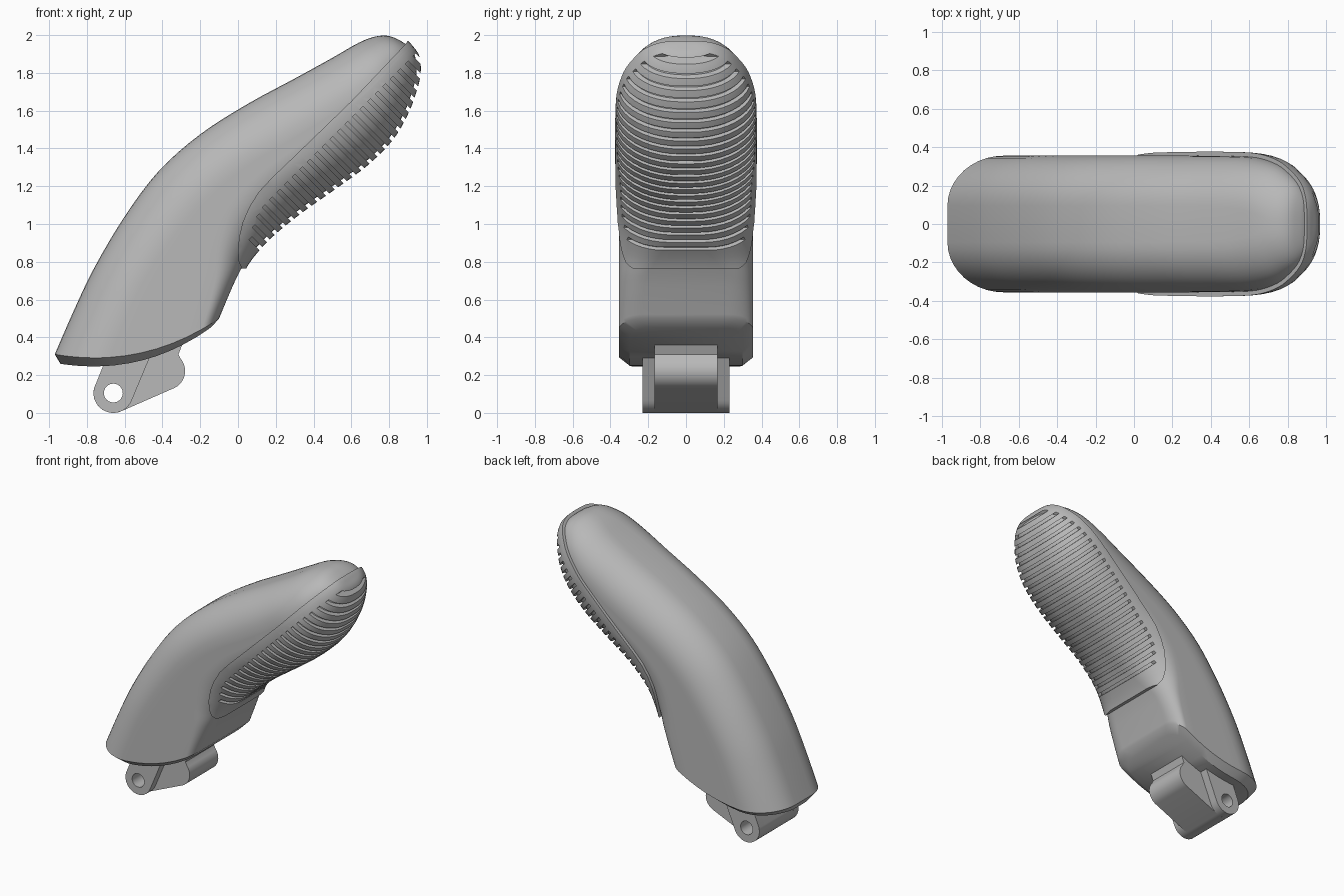
import bpy, bmesh, math
from mathutils import Vector

if "Cube" in bpy.data.objects:
    bpy.data.objects.remove(bpy.data.objects["Cube"], do_unlink=True)

grey = bpy.data.materials.new("plain grey")
grey.use_nodes = True
grey.diffuse_color = (0.48, 0.48, 0.48, 1)
grey.node_tree.nodes["Principled BSDF"].inputs["Base Color"].default_value = grey.diffuse_color


def make_object(name, bm):
    bmesh.ops.recalc_face_normals(bm, faces=bm.faces)
    mesh = bpy.data.meshes.new(name)
    bm.to_mesh(mesh)
    bm.free()
    mesh.materials.append(grey)
    obj = bpy.data.objects.new(name, mesh)
    bpy.context.collection.objects.link(obj)
    return obj


def activate(obj):
    bpy.ops.object.select_all(action="DESELECT")
    obj.select_set(True)
    bpy.context.view_layer.objects.active = obj


def boolean(obj, cutter, operation):
    cutter.hide_render = True
    activate(obj)
    mod = obj.modifiers.new("cut", "BOOLEAN")
    mod.operation, mod.solver, mod.object = operation, "EXACT", cutter
    bpy.ops.object.modifier_apply(modifier=mod.name)
    bpy.data.objects.remove(cutter, do_unlink=True)


def smooth(obj):
    activate(obj)
    bpy.ops.object.shade_smooth_by_angle(angle=math.radians(30))


def prism(bm, outline, y0, y1):
    """Extrude an (x, z) outline along y."""
    near = [bm.verts.new((x, y0, z)) for x, z in outline]
    far = [bm.verts.new((x, y1, z)) for x, z in outline]
    bm.faces.new(near)
    bm.faces.new(far[::-1])
    for i in range(len(near)):
        bm.faces.new((near[i - 1], far[i - 1], far[i], near[i]))


def prism_object(name, outline, y0, y1):
    bm = bmesh.new()
    prism(bm, outline, y0, y1)
    return make_object(name, bm)


def arc(cx, cz, r, start, end, n=16):
    angles = [math.radians(start + (end - start) * i / n) for i in range(n + 1)]
    return [(cx + r * math.cos(a), cz + r * math.sin(a)) for a in angles]


# Body stations: back x, z, front x, z, half width, front roundness, sag
STATIONS = [
    (-.97, .31, -.1, .5, .355, 0, .09),
    (-.87, .54, -.05, .62, .355, 0, .05),
    (-.76, .77, 0, .73, .355, .1, .02),
    (-.6, 1.04, .06, .83, .355, .4, 0),
    (-.42, 1.28, .17, .95, .355, .8, 0),
    (-.2, 1.475, .33, 1.08, .355, 1, 0),
    (.05, 1.635, .5, 1.2, .355, 1, 0),
    (.3, 1.77, .67, 1.325, .353, 1, 0),
    (.5, 1.88, .8, 1.455, .345, 1, 0),
    (.64, 1.96, .88, 1.59, .31, 1, 0),
    (.73, 1.993, .925, 1.71, .255, 1, 0),
    (.8, 1.995, .945, 1.8, .2, 1, 0),
    (.86, 1.97, .94, 1.88, .13, 1, 0),
    (.89, 1.95, .915, 1.92, .06, 1, 0),
]
FOOT_RING = (-.94, .26, -.14, .455, .3, 0, .085)


def section(bx, bz, fx, fz, w, k, sag):
    """Half outline from the back to the front of one cross-section."""
    chord = Vector((fx - bx, fz - bz))
    d = chord.length
    c = chord / d
    a_back, b_back = min(.26, .9 * w), min(.28, .45 * d)
    a_front, b_front = min(.13 + .19 * k, .92 * w), min(.1 + .17 * k, .5 * d)
    quarter = [math.pi / 2 * i / 10 for i in range(11)]
    half = [(w - a_back + a_back * math.sin(q), b_back * (1 - math.cos(q))) for q in quarter]
    gap = d - b_front - b_back
    half += [(w, b_back + gap * i / 6) for i in range(1, 6)]
    half += [(w - a_front + a_front * math.cos(q), d - b_front + b_front * math.sin(q)) for q in quarter]
    points = []
    for y, t in half:
        s = sag * 4 * t * (d - t) / d ** 2
        points.append(Vector((bx + c.x * t + c.y * s, y, bz + c.y * t - c.x * s)))
    return points


def blend(p, q, r, s, t):
    """Catmull-Rom step between stations q and r."""
    return [b + .5 * t * (c - a + t * (2 * a - 5 * b + 4 * c - d + t * (3 * (b - c) + d - a)))
            for a, b, c, d in zip(p, q, r, s)]


def body_object(name, inflate=0):
    rows = [FOOT_RING]
    last = len(STATIONS) - 1
    for i in range(last):
        four = [STATIONS[min(max(i + o, 0), last)] for o in (-1, 0, 1, 2)]
        rows += [blend(*four, j / 4) for j in range(4)]
    rows.append(STATIONS[last])
    bm = bmesh.new()
    rings = []
    for row in rows:
        half = section(*row)
        left = [bm.verts.new(p) for p in half]
        right = [bm.verts.new((p.x, -p.y, p.z)) for p in half]
        rings.append(left + right[::-1])
    n = len(rings[0])
    for low, high in zip(rings, rings[1:]):
        for i in range(n):
            bm.faces.new((low[i - 1], low[i], high[i], high[i - 1]))
    # Close both ends with strips across the width
    for ring in (rings[0], rings[-1]):
        for i in range(n // 2 - 1):
            bm.faces.new((ring[i], ring[i + 1], ring[n - 2 - i], ring[n - 1 - i]))
    bmesh.ops.recalc_face_normals(bm, faces=bm.faces)
    bm.normal_update()
    moves = [(v, v.normal * inflate) for v in bm.verts]
    for v, move in moves:
        v.co += move
    return make_object(name, bm)


body = body_object("body")
smooth(body)

# Grip pad: a raised skin over the front of the body, bounded by a curved rim
pad = body_object("grip_pad", .022)
rim = [(.06, .765), (.02, .765), (.004, .8), (0, .86), (.006, .93), (.025, 1.01),
       (.06, 1.09), (.11, 1.17), (.18, 1.245), (.3, 1.36), (.6, 1.65), (.88, 1.945), (.94, 2.02)]
boolean(pad, prism_object("pad_cutter", rim + [(1.4, 2), (1.4, .7), (.4, .6)], -.6, .6), "INTERSECT")

# Grip grooves run square to the pad and stop short of its rim
bm = bmesh.new()
for i in range(24):
    s = .69 + .0565 * i
    start = -.68 + .15 * (max(0, .9 - s) / .3) ** 2
    corners = [(s, start), (s + .021, start), (s + .021, -.2), (s, -.2)]
    prism(bm, [((u + v) * math.sqrt(.5), (u - v) * math.sqrt(.5)) for u, v in corners], -.6, .6)
boolean(pad, make_object("groove_cutter", bm), "DIFFERENCE")
smooth(pad)

# Hinge: a central block between two ears, drilled through
PIN = (-.66, .105)
block = arc(*PIN, .105, 165, 292) + arc(-.38, .222, .1, -68, 40) + [(-.315, .31), (-.29, .375), (-.3, .4), (-.69, .31)]
ear = arc(*PIN, .105, 165, 340) + [(-.45, .335), (-.69, .31)]
parts = [prism_object("hinge_block", block, -.168, .168)]
for side, name in ((1, "back_hinge_ear"), (-1, "front_hinge_ear")):
    parts.append(prism_object(name, ear, *sorted((side * .168, side * .23))))
for part in parts:
    drill = prism_object("pin_cutter", arc(*PIN, .05, 0, 345, 23), -.5, .5)
    boolean(part, drill, "DIFFERENCE")
    smooth(part)
